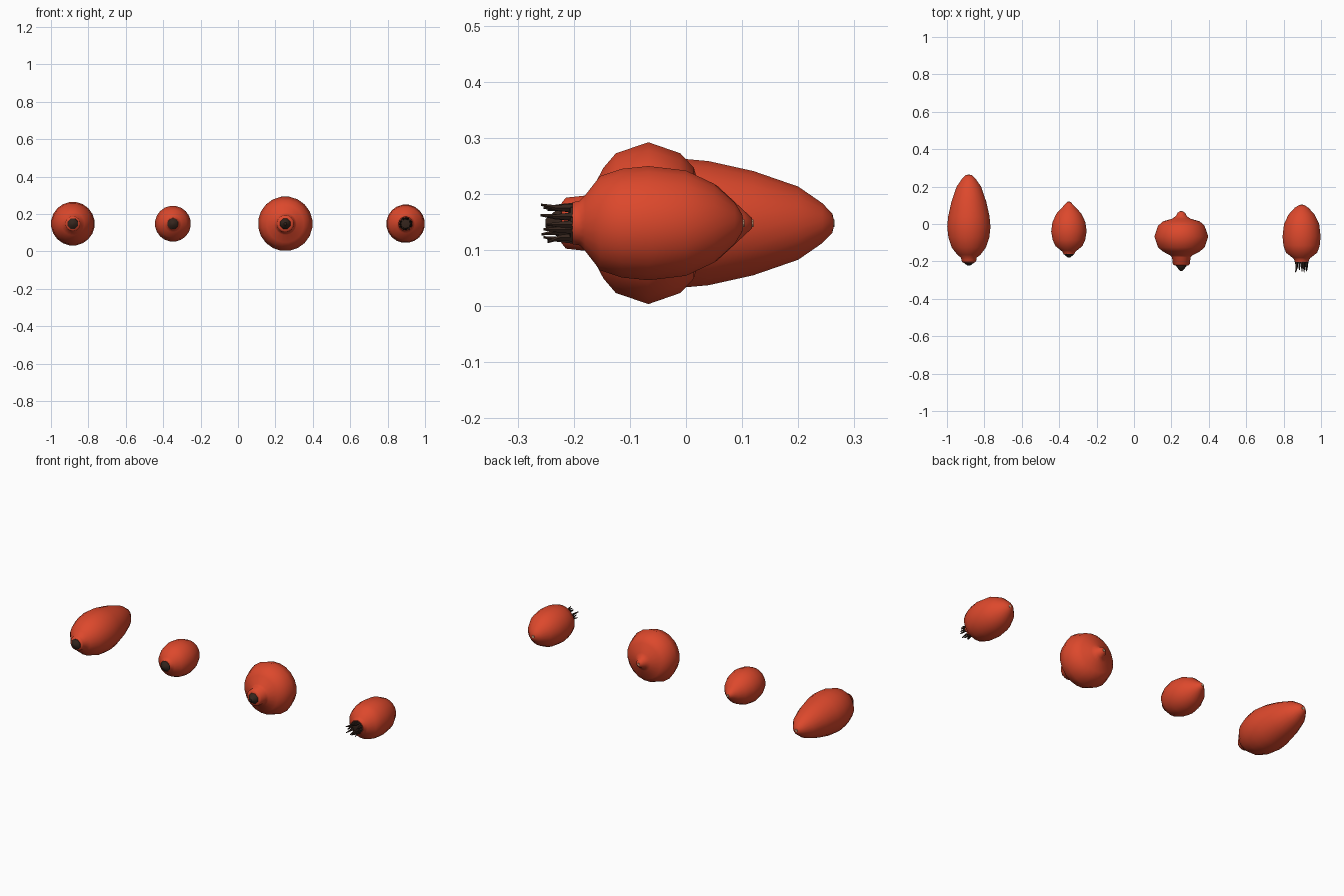
import bpy, bmesh, math, random
from mathutils import Vector

if "Cube" in bpy.data.objects:
    bpy.data.objects.remove(bpy.data.objects["Cube"])

random.seed(4)
Z = 0.148


def material(name, color):
    m = bpy.data.materials.new(name)
    m.diffuse_color = (*color, 1)
    m.use_nodes = True
    m.node_tree.nodes["Principled BSDF"].inputs["Base Color"].default_value = m.diffuse_color
    return m


RED = material("red skin", (0.72, 0.065, 0.025))
DARK = material("dried calyx", (0.035, 0.018, 0.012))
TAN = material("stem scar", (0.62, 0.4, 0.25))


def finish(bm, name, mat, angle):
    bmesh.ops.recalc_face_normals(bm, faces=bm.faces)
    me = bpy.data.meshes.new(name)
    bm.to_mesh(me)
    bm.free()
    ob = bpy.data.objects.new(name, me)
    bpy.context.collection.objects.link(ob)
    me.materials.append(mat)
    bpy.ops.object.select_all(action='DESELECT')
    ob.select_set(True)
    bpy.context.view_layer.objects.active = ob
    bpy.ops.object.shade_smooth_by_angle(angle=math.radians(angle))
    return ob


# Turn a (y, radius) profile about an axis running along y
def lathe(name, x, profile, mat, n=20, angle=60):
    bm = bmesh.new()
    rings = []
    for y, r in profile:
        rings.append([bm.verts.new((x + r * math.cos(2 * math.pi * (i + .5) / n), y,
                                    Z + r * math.sin(2 * math.pi * (i + .5) / n)))
                      for i in range(n)])
    for a, b in zip(rings, rings[1:]):
        for i in range(n):
            j = (i + 1) % n
            bm.faces.new((a[i], a[j], b[j], b[i]))
    bm.faces.new(rings[0])
    bm.faces.new(rings[-1])
    return finish(bm, name, mat, angle)


# Tapered, bent strand through a few points
def strand(bm, pts, radii, n=5):
    rings = []
    for p, r in zip(pts, radii):
        rings.append([bm.verts.new(p + Vector((r * math.cos(2 * math.pi * i / n), 0,
                                               r * math.sin(2 * math.pi * i / n))))
                      for i in range(n)])
    for a, b in zip(rings, rings[1:]):
        for i in range(n):
            bm.faces.new((a[i], a[(i + 1) % n], b[(i + 1) % n], b[i]))
    bm.faces.new(rings[0])
    bm.faces.new(rings[-1])


# Fruit bodies: name, x centre, profile from calyx end to stem end
fruits = [
    ("long_hip", -0.883, [(-.205, .034), (-.195, .04), (-.18, .042), (-.165, .062), (-.125, .093),
                          (-.07, .111), (-.015, .117), (.04, .112), (.12, .094), (.2, .066),
                          (.243, .036), (.261, .017), (.263, .008)]),
    ("small_hip", -0.348, [(-.16, .03), (-.15, .034), (-.14, .045), (-.118, .073), (-.085, .088),
                           (-.04, .096), (.01, .089), (.055, .068), (.083, .042),
                           (.104, .022), (.118, .009)]),
    ("round_hip", 0.253, [(-.222, .036), (-.214, .046), (-.178, .05), (-.168, .06), (-.147, .1),
                          (-.125, .126), (-.067, .146), (-.01, .126), (.014, .1), (.028, .05),
                          (.042, .03), (.06, .02), (.068, .008)]),
    ("oval_hip", 0.896, [(-.202, .038), (-.19, .04), (-.18, .05), (-.153, .085), (-.115, .098),
                         (-.067, .103), (0, .095), (.05, .071), (.087, .037),
                         (.1, .016), (.102, .008)]),
]
for name, x, prof in fruits:
    lathe(name, x, prof, RED)
    y1 = prof[-1][0]
    lathe(name + "_stem_scar", x, [(y1 - .004, .009), (y1 + .002, .007)], TAN, 8, 30)

# Closed, blunt dried calyx on the first three fruits
for (name, x, prof), end in zip(fruits[:3], (-.222, -.178, -.25)):
    y0 = prof[0][0]
    lathe(name + "_calyx", x, [(y0 + .006, .031), (y0 - .002, .03),
                               ((y0 + end) / 2, .021), (end, .008)], DARK, 8, 40)

# Open bristly calyx on the last fruit
x = fruits[3][1]
lathe("oval_hip_calyx_base", x, [(-.198, .036), (-.206, .034), (-.21, .018)], DARK, 10, 30)
bm = bmesh.new()
for i in range(12):
    a = 2 * math.pi * i / 12 + random.uniform(-.15, .15)
    d = Vector((math.cos(a), 0, math.sin(a)))
    base = Vector((x, -.2, Z))
    length = random.uniform(.045, .062)
    spread = random.uniform(.022, .04)
    strand(bm, [base + d * .029, base + d * (.026 + .1 * spread) + Vector((0, -.55 * length, 0)),
                base + d * spread + Vector((0, -length, 0))], (.008, .005, .002))
finish(bm, "oval_hip_bristles", DARK, 40)
